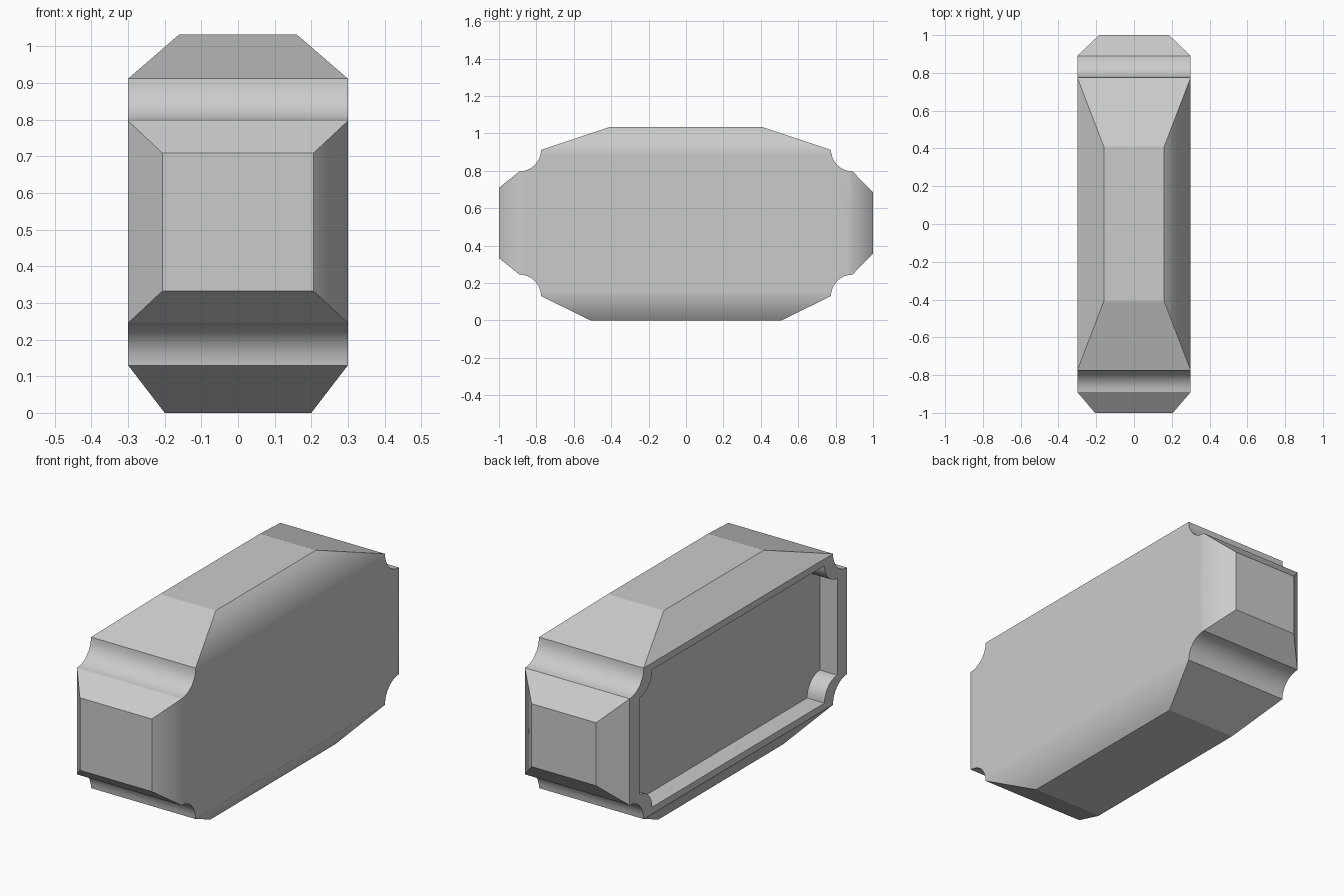
import bpy, bmesh, math
from mathutils import Vector

if "Cube" in bpy.data.objects:
    bpy.data.objects.remove(bpy.data.objects["Cube"])

HALF_W, ZC, R, STEPS = 0.3, 0.521, 0.115, 8


def notched_profile():
    # rectangle in y/z with concave quarter-round corners
    pts = []
    for sy, sz in ((1, 1), (-1, 1), (-1, -1), (1, -1)):
        arc = []
        for i in range(STEPS + 1):
            a = math.pi / 2 * i / STEPS
            arc.append((sy * (0.89 - R * math.sin(a)),
                        ZC + sz * (0.391 - R * math.cos(a))))
        pts += arc if sy * sz > 0 else arc[::-1]
    return pts


def grow(bm, face, move):
    # replace a face by a displaced copy joined with side walls
    new = bmesh.ops.extrude_discrete_faces(bm, faces=[face])["faces"][0]
    for v in new.verts:
        v.co = move(v.co)
    return new


bm = bmesh.new()

# Core: notched slab running across x
base = bm.faces.new([bm.verts.new((-HALF_W, y, z)) for y, z in notched_profile()])
out = bmesh.ops.extrude_face_region(bm, geom=[base], use_keep_orig=True)
for v in (g for g in out["geom"] if isinstance(g, bmesh.types.BMVert)):
    v.co.x = HALF_W
bmesh.ops.recalc_face_normals(bm, faces=bm.faces[:])


def wall(direction):
    d = Vector(direction)
    return max((f for f in bm.faces if f.normal.dot(d) > 0.999),
               key=lambda f: f.calc_area())


def side(v):
    return math.copysign(1, v)


# Chamfered caps: top, bottom, front and back
for sz, hx, hy, z in ((1, 0.16, 0.41, 1.033), (-1, 0.2, 0.51, 0.0)):
    grow(bm, wall((0, 0, sz)), lambda c: Vector((side(c.x) * hx, side(c.y) * hy, z)))
for sy, hx, hz in ((-1, 0.206, 0.188), (1, 0.185, 0.163)):
    grow(bm, wall((0, sy, 0)), lambda c: Vector((side(c.x) * hx, sy, ZC + side(c.z - ZC) * hz)))

# Recessed panel on the left side
rim = grow(bm, wall((-1, 0, 0)),
           lambda c: Vector((c.x, c.y * 0.91, ZC + (c.z - ZC) * 0.91)))
grow(bm, rim, lambda c: Vector((c.x + 0.1, c.y, c.z)))

bmesh.ops.recalc_face_normals(bm, faces=bm.faces[:])

# Soft shading along the right side and inside the notches, crisp edges elsewhere
for f in bm.faces:
    f.smooth = True
right = wall((1, 0, 0))
for e in bm.edges:
    angle = math.degrees(e.calc_face_angle(0))
    e.smooth = angle < 13 or (right in e.link_faces and angle < 52)

mesh = bpy.data.meshes.new("casing")
bm.to_mesh(mesh)
bm.free()
bpy.context.collection.objects.link(bpy.data.objects.new("casing", mesh))
